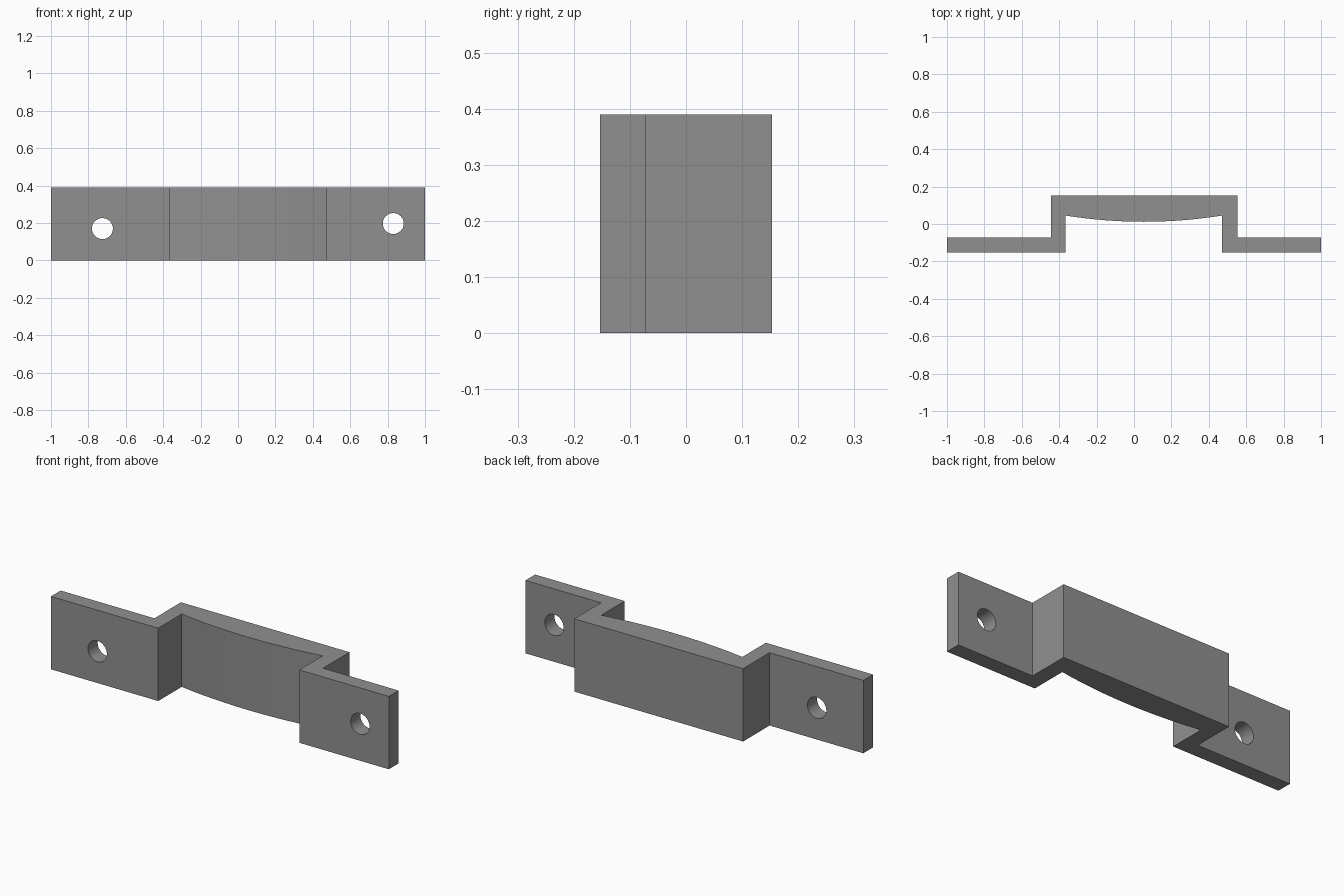
import bpy, bmesh, math
from mathutils import Matrix

if "Cube" in bpy.data.objects:
    bpy.data.objects.remove(bpy.data.objects["Cube"])

HEIGHT = 0.39
FRONT, TAB_BACK, BACK = -0.153, -0.071, 0.153

grey = bpy.data.materials.new("plain grey")
grey.diffuse_color = (0.28, 0.28, 0.28, 1)
grey.use_nodes = True
grey.node_tree.nodes["Principled BSDF"].inputs["Base Color"].default_value = grey.diffuse_color


def make_object(name, bm):
    bmesh.ops.recalc_face_normals(bm, faces=bm.faces)
    mesh = bpy.data.meshes.new(name)
    bm.to_mesh(mesh)
    bm.free()
    mesh.materials.append(grey)
    obj = bpy.data.objects.new(name, mesh)
    bpy.context.collection.objects.link(obj)
    return obj


# Shallow arc on the inside of the bridge, bulging forward
x0, x1, y_end, sag = -0.365, 0.47, 0.045, 0.033
half, mid = (x1 - x0) / 2, (x0 + x1) / 2
radius = (half ** 2 + sag ** 2) / (2 * sag)
sweep = math.asin(half / radius)
STEPS = 24
arc = []
for i in range(STEPS + 1):
    a = sweep * (2 * i / STEPS - 1)
    arc.append((mid + radius * math.sin(a),
                y_end - sag + radius * (1 - math.cos(a))))

# Bracket outline: left tab, arc, right tab, back of the bridge
outline = [(-1, FRONT), (x0, FRONT)] + arc + [
    (x1, FRONT), (1, FRONT), (1, TAB_BACK), (0.553, TAB_BACK),
    (0.553, BACK), (-0.445, BACK), (-0.445, TAB_BACK), (-1, TAB_BACK)]
bm = bmesh.new()
base = bm.faces.new([bm.verts.new((x, y, 0)) for x, y in outline])
top = bmesh.ops.extrude_face_region(bm, geom=[base])["geom"]
bmesh.ops.translate(bm, vec=(0, 0, HEIGHT),
                    verts=[v for v in top if isinstance(v, bmesh.types.BMVert)])
bracket = make_object("bracket", bm)

# Screw holes through the two tabs
for name, x, z in (("left_hole_cutter", -0.725, 0.17),
                   ("right_hole_cutter", 0.83, 0.197)):
    bm = bmesh.new()
    bmesh.ops.create_cone(
        bm, cap_ends=True, segments=40, radius1=0.056, radius2=0.056, depth=0.3,
        matrix=Matrix.Translation((x, -0.112, z)) @ Matrix.Rotation(math.pi / 2, 4, "X"))
    cutter = make_object(name, bm)
    cutter.hide_render = True
    cutter.hide_set(True)
    cut = bracket.modifiers.new(name, "BOOLEAN")
    cut.operation = "DIFFERENCE"
    cut.solver = "EXACT"
    cut.object = cutter

# Apply the cuts and smooth the curved faces
bpy.context.view_layer.objects.active = bracket
bracket.select_set(True)
for mod in list(bracket.modifiers):
    bpy.ops.object.modifier_apply(modifier=mod.name)
bpy.ops.object.shade_smooth_by_angle(angle=math.radians(30))
